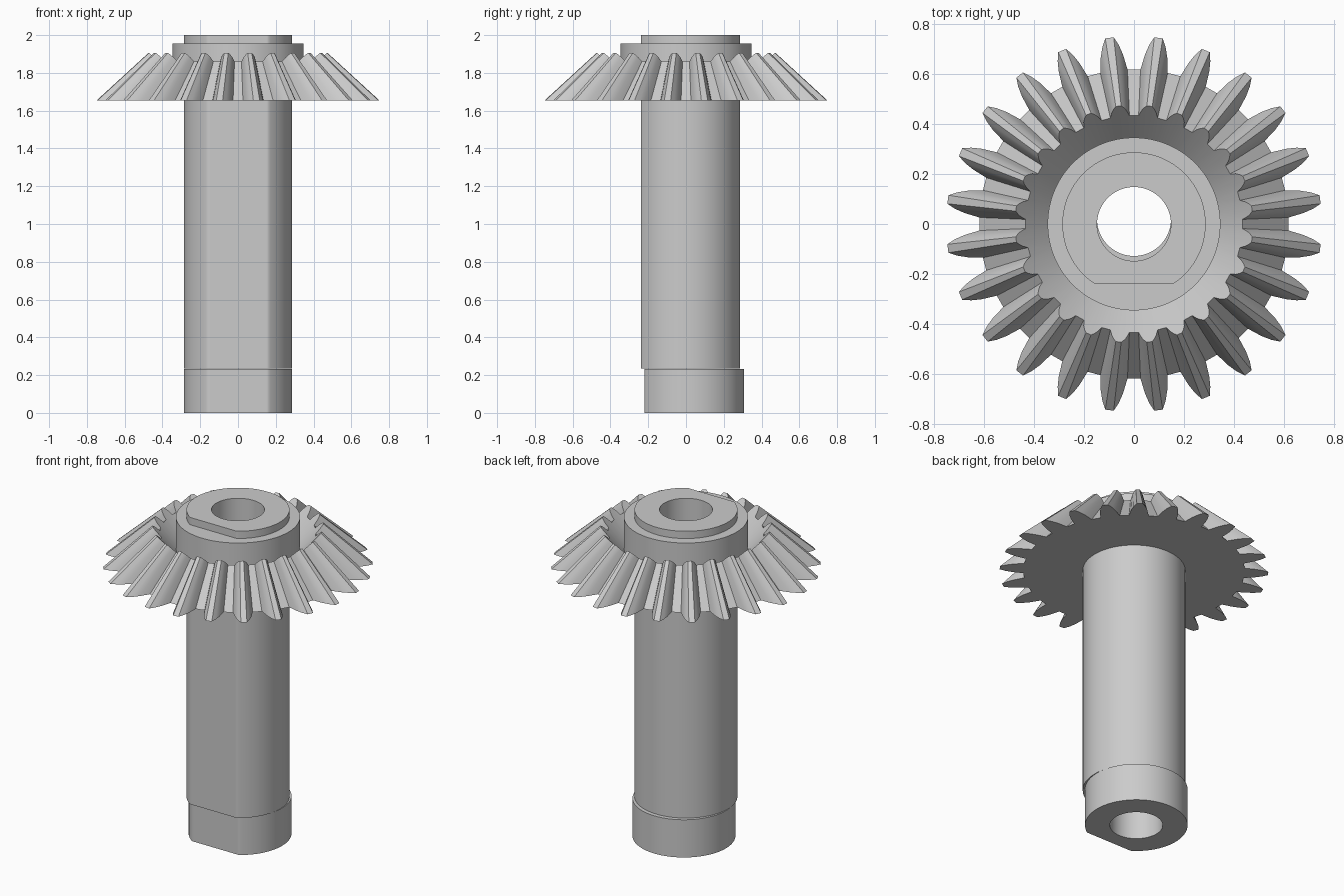
import bpy, bmesh, math

if "Cube" in bpy.data.objects:
    bpy.data.objects.remove(bpy.data.objects["Cube"])

TEETH, N = 24, 192            # 8 profile points per tooth
R, FLAT, BORE = 0.287, 0.2386, 0.148
START = math.radians(7.5)     # angle of the first tooth
ANGLES = [START + (i - 3.5) * 2 * math.pi / N for i in range(N)]


def circle(r, z, dy=0.0):
    return [(r * math.cos(a), r * math.sin(a) + dy, z) for a in ANGLES]


def d_ring(z, dy=0.0):
    """Circle with a flat cut on its -y side; corners placed exactly."""
    pts = []
    for x, y, _ in circle(R, z):
        pts.append((x, max(y, -FLAT) + dy, z))
    return pts


def loft(name, rings, closed):
    """Skin successive rings of N points with quads."""
    bm = bmesh.new()
    rows = [[bm.verts.new(p) for p in ring] for ring in rings]
    pairs = list(zip(rows, rows[1:]))
    if closed:
        pairs.append((rows[-1], rows[0]))
    for a, b in pairs:
        for i in range(N):
            j = (i + 1) % N
            bm.faces.new((a[i], a[j], b[j], b[i]))
    bmesh.ops.recalc_face_normals(bm, faces=bm.faces)
    mesh = bpy.data.meshes.new(name)
    bm.to_mesh(mesh)
    bm.free()
    obj = bpy.data.objects.new(name, mesh)
    bpy.context.collection.objects.link(obj)
    bpy.ops.object.select_all(action='DESELECT')
    obj.select_set(True)
    bpy.context.view_layer.objects.active = obj
    bpy.ops.object.shade_smooth_by_angle(angle=math.radians(28))
    return obj


def d_tube(name, z0, z1, dy):
    loft(name, [circle(BORE, z0, dy), d_ring(z0, dy),
                d_ring(z1, dy), circle(BORE, z1, dy)], True)


# Hollow shaft with one flat, and the slightly offset foot sleeve
d_tube("shaft", 0.235, 2.0, 0.0)
d_tube("foot_sleeve", 0.0, 0.232, 0.02)

# Bevel gear: tooth outline in the base plane, shrunk towards the cone apex
Z_BASE, Z_APEX = 1.655, 2.34
half = [(0.62, 0.055), (0.68, 0.045), (0.72, 0.033), (0.752, 0.017)]
tooth = [(r, -w / r) for r, w in half] + [(r, w / r) for r, w in reversed(half)]
base, crown = [], []
for t in range(TEETH):
    for r, da in tooth:
        a = START + t * 2 * math.pi / TEETH + da
        x, y = r * math.cos(a), r * math.sin(a)
        base.append((x, y, Z_BASE))
        # where this tooth line meets the dished inner cone
        s = 0.9575 / (1.1 * r + Z_APEX - Z_BASE)
        crown.append((x * s, y * s, Z_APEX - (Z_APEX - Z_BASE) * s))

# Underside, teeth, dish, collar wall and collar top
loft("bevel_gear", [d_ring(Z_BASE), base, crown, circle(0.346, 1.763),
                    circle(0.346, 1.955), d_ring(1.955)], False)
